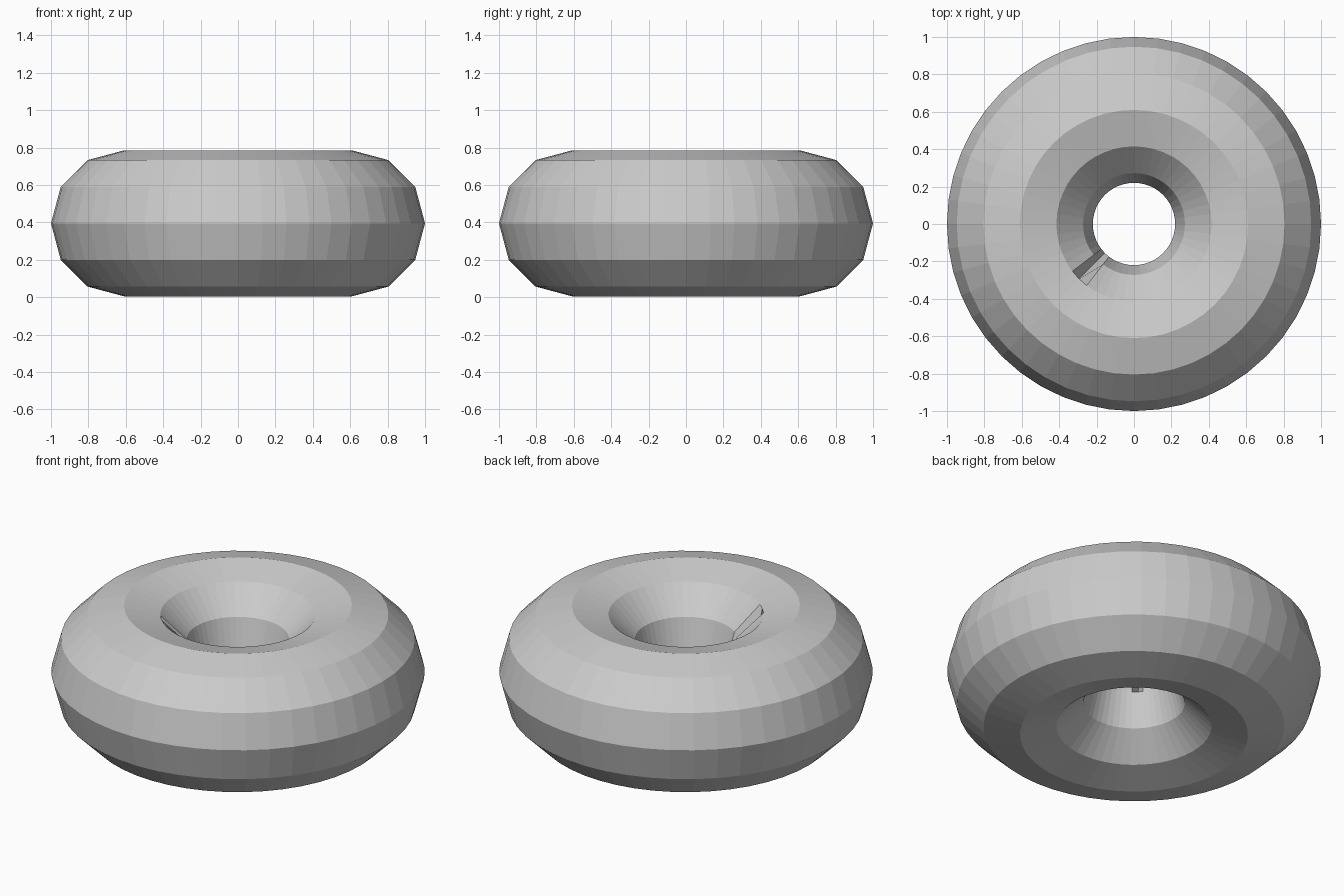
import bpy
from math import radians, cos, sin
from mathutils import Vector

if "Cube" in bpy.data.objects:
    bpy.data.objects.remove(bpy.data.objects["Cube"])

# Ring body: flat-shaded torus standing on the ground
R, r = 0.61, 0.39
bpy.ops.mesh.primitive_torus_add(major_radius=R, minor_radius=r,
                                 major_segments=48, minor_segments=12,
                                 location=(0, 0, 0.395))
ring = bpy.context.object
ring.name = "ring_body"

# Small dent on the inner upper wall: push one vertex into the body
a, b, depth = radians(225), radians(150), 0.12


def torus_point(minor):
    rad = R + minor * cos(b)
    return Vector((rad * cos(a), rad * sin(a), minor * sin(b)))


target = torus_point(r)
dent = min(ring.data.vertices, key=lambda v: (v.co - target).length)
dent.co = torus_point(r - depth)
